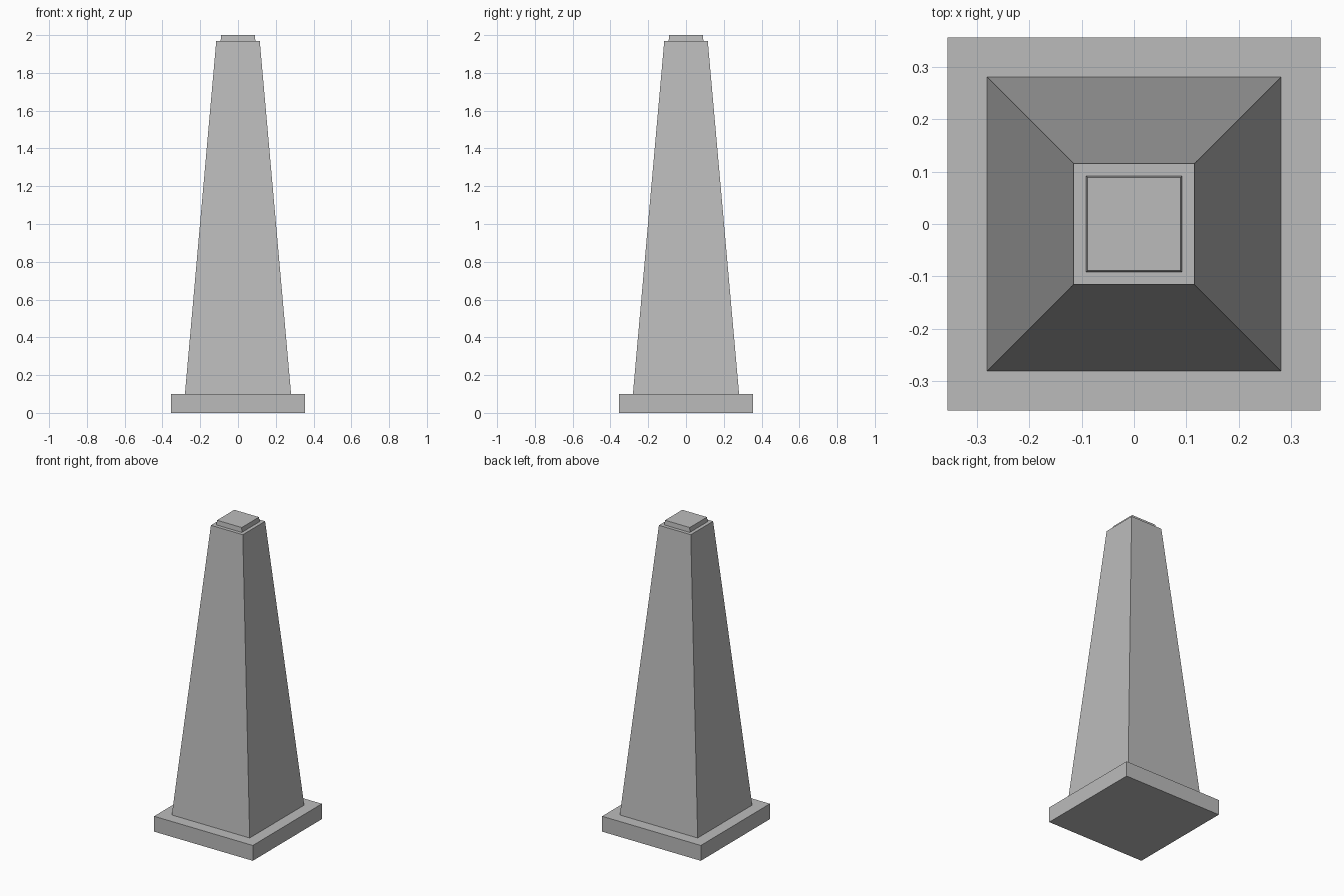
import bpy
import bmesh

cube = bpy.data.objects.get("Cube")
if cube:
    bpy.data.objects.remove(cube, do_unlink=True)

# One plain stone grey for the whole model
stone = bpy.data.materials.new("stone_grey")
stone.use_nodes = True
grey = (0.5, 0.5, 0.5, 1.0)
stone.diffuse_color = grey
stone.node_tree.nodes["Principled BSDF"].inputs["Base Color"].default_value = grey


def tapered_block(name, bottom, top, z0, z1):
    """Square block given by its half widths and its heights."""
    bm = bmesh.new()
    bmesh.ops.create_cube(bm, size=2)
    for v in bm.verts:
        half, z = (top, z1) if v.co.z > 0 else (bottom, z0)
        v.co = (v.co.x * half, v.co.y * half, z)
    mesh = bpy.data.meshes.new(name)
    bm.to_mesh(mesh)
    bm.free()
    mesh.materials.append(stone)
    obj = bpy.data.objects.new(name, mesh)
    bpy.context.collection.objects.link(obj)
    return obj


# Plinth, tapering shaft and small cap
tapered_block("base_plinth", 0.356, 0.356, 0.0, 0.1)
tapered_block("tapered_shaft", 0.281, 0.115, 0.1, 1.97)
tapered_block("top_cap", 0.092, 0.089, 1.97, 2.0)
